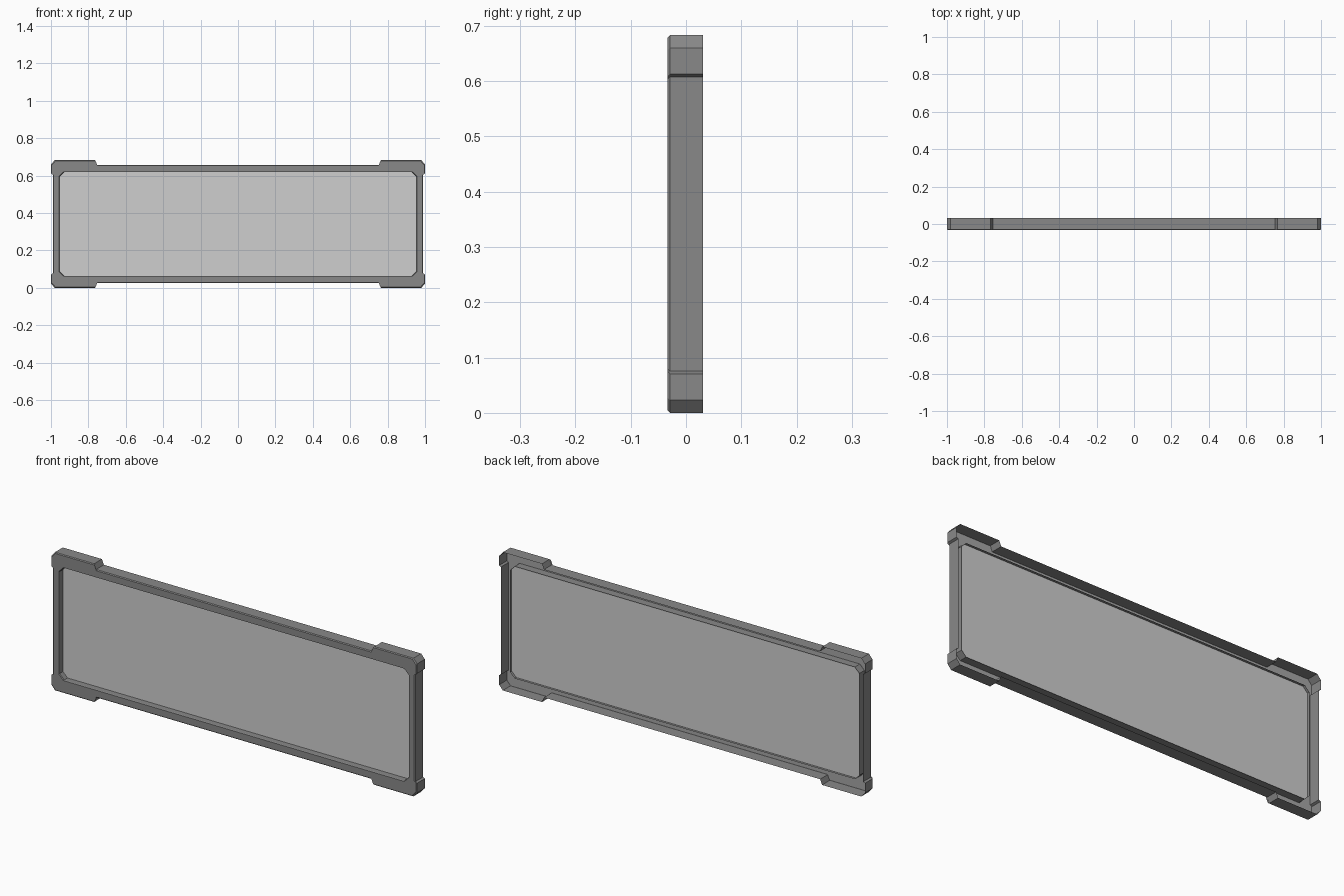
import bpy
import bmesh

cube = bpy.data.objects.get("Cube")
if cube:
    bpy.data.objects.remove(cube, do_unlink=True)

MID_Z = 0.3415
FRONT, BACK = -0.033, 0.031
BEVEL = 0.004


def material(name, value):
    mat = bpy.data.materials.new(name)
    mat.use_nodes = True
    color = (value, value, value, 1)
    mat.diffuse_color = color
    mat.node_tree.nodes["Principled BSDF"].inputs["Base Color"].default_value = color
    return mat


frame_grey = material("frame grey", 0.25)
ledge_grey = material("ledge grey", 0.38)
panel_grey = material("panel light grey", 0.62)


def mirrored(quarter):
    """Complete a closed outline from its upper right quarter."""
    back = quarter[::-1]
    return (quarter + [(-x, z) for x, z in back]
            + [(-x, -z) for x, z in quarter] + [(x, -z) for x, z in back])


def grow(outline, d):
    return [(x + (d if x > 0 else -d), z + (d if z > 0 else -d)) for x, z in outline]


# Outline with thick corner guards, and the chamfered opening
outer = mirrored([(0.99, 0.266), (1.0, 0.271), (1.0, 0.3185), (0.98, 0.3415),
                  (0.766, 0.3415), (0.755, 0.316)])
opening = mirrored([(0.955, 0.252), (0.93, 0.277)])


def add_ring(bm, outline, y):
    verts = [bm.verts.new((x, y, z + MID_Z)) for x, z in outline]
    edges = [bm.edges.new((verts[i - 1], v)) for i, v in enumerate(verts)]
    return verts, edges


def add_walls(bm, rings):
    for a, b in zip(rings, rings[1:]):
        for i in range(len(a[0])):
            bm.faces.new((a[0][i - 1], a[0][i], b[0][i], b[0][i - 1]))


def finish(bm, name, mat):
    bmesh.ops.recalc_face_normals(bm, faces=bm.faces)
    mesh = bpy.data.meshes.new(name)
    bm.to_mesh(mesh)
    bm.free()
    mesh.materials.append(mat)
    obj = bpy.data.objects.new(name, mesh)
    bpy.context.collection.objects.link(obj)
    return obj


# Open-backed frame shell: outer wall, bevels, front face, opening wall
bm = bmesh.new()
outside = [add_ring(bm, outer, BACK),
           add_ring(bm, outer, FRONT + BEVEL),
           add_ring(bm, grow(outer, -BEVEL), FRONT)]
inside = [add_ring(bm, grow(opening, BEVEL / 2), FRONT),
          add_ring(bm, opening, FRONT + BEVEL),
          add_ring(bm, opening, 0.010)]
add_walls(bm, outside)
add_walls(bm, inside)
bmesh.ops.triangle_fill(bm, use_beauty=True, edges=outside[-1][1] + inside[0][1])
finish(bm, "frame_shell", frame_grey)

# Recessed ledge seen inside the open back
bm = bmesh.new()
rim = add_ring(bm, grow(outer, -0.001), FRONT + BEVEL + 0.001)
hole = add_ring(bm, grow(opening, 0.001), FRONT + BEVEL + 0.001)
bmesh.ops.triangle_fill(bm, use_beauty=True, edges=rim[1] + hole[1])
finish(bm, "back_ledge", ledge_grey)

# Flat panel set inside the opening
bm = bmesh.new()
bm.faces.new(add_ring(bm, opening, -0.003)[0])
finish(bm, "panel", panel_grey)
